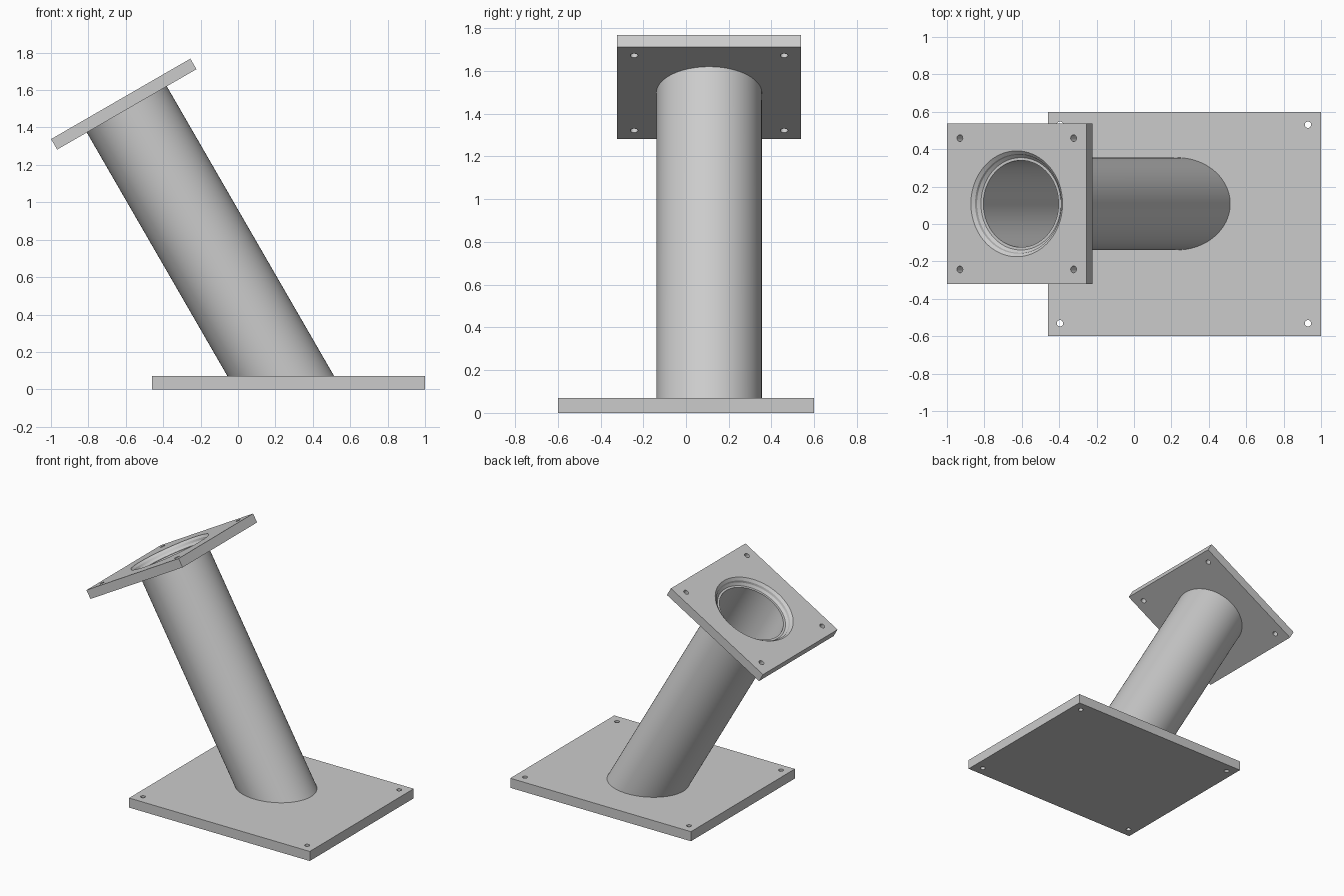
import bpy, bmesh, math
from mathutils import Matrix, Vector

if "Cube" in bpy.data.objects:
    bpy.data.objects.remove(bpy.data.objects["Cube"], do_unlink=True)

# One plain grey for everything
steel = bpy.data.materials.new("light_grey_steel")
steel.use_nodes = True
grey = (0.6, 0.6, 0.6, 1)
steel.diffuse_color = grey
steel.node_tree.nodes["Principled BSDF"].inputs["Base Color"].default_value = grey

BASE_H = 0.07
TILT = math.radians(30)
OUTER, INNER = 0.247, 0.232
FLANGE_T = 0.065
# Frame of the tilted flange: origin at the centre of its outer face
FRAME = Matrix.Translation((-0.627, 0.108, 1.553)) @ Matrix.Rotation(-TILT, 4, 'Y')


def to_object(name, bm):
    bmesh.ops.recalc_face_normals(bm, faces=bm.faces)
    mesh = bpy.data.meshes.new(name)
    bm.to_mesh(mesh)
    bm.free()
    obj = bpy.data.objects.new(name, mesh)
    mesh.materials.append(steel)
    bpy.context.collection.objects.link(obj)
    return obj


def lathe(name, profile, steps):
    """Revolve a closed (radius, height) outline around z."""
    bm = bmesh.new()
    rings = []
    for i in range(steps):
        a = math.tau * i / steps
        rings.append([bm.verts.new((r * math.cos(a), r * math.sin(a), z)) for r, z in profile])
    n = len(profile)
    for i in range(steps):
        a, b = rings[i], rings[(i + 1) % steps]
        for j in range(n):
            k = (j + 1) % n
            if profile[j][0] or profile[k][0]:
                bm.faces.new([a[j], b[j], b[k], a[k]])
    bmesh.ops.remove_doubles(bm, verts=bm.verts, dist=1e-5)
    return to_object(name, bm)


def plate(name, size, centre):
    bm = bmesh.new()
    bmesh.ops.create_cube(bm, size=1)
    bmesh.ops.scale(bm, vec=size, verts=bm.verts)
    bmesh.ops.translate(bm, vec=centre, verts=bm.verts)
    return to_object(name, bm)


def cut(obj, cutter):
    mod = obj.modifiers.new("cut", 'BOOLEAN')
    mod.operation, mod.solver, mod.object = 'DIFFERENCE', 'EXACT', cutter
    bpy.context.view_layer.objects.active = obj
    bpy.ops.object.modifier_apply(modifier=mod.name)
    bpy.data.objects.remove(cutter, do_unlink=True)


def drill_corners(obj, centre, dx, dy, radius):
    for sx in (-1, 1):
        for sy in (-1, 1):
            drill = lathe("drill", [(0, -0.2), (radius, -0.2), (radius, 0.2), (0, 0.2)], 24)
            drill.data.transform(Matrix.Translation(Vector(centre) + Vector((sx * dx, sy * dy, 0))))
            cut(obj, drill)


# Base plate with four bolt holes
base = plate("base_plate", (1.46, 1.2, BASE_H), (0.27, 0, BASE_H / 2))
drill_corners(base, (0.267, 0, 0), 0.663, 0.531, 0.017)

# Tilted flange with bolt holes and a bevelled bore
flange = plate("top_flange", (0.86, 0.86, FLANGE_T), (0, 0, -FLANGE_T / 2))
drill_corners(flange, (0, 0, 0), 0.351, 0.351, 0.018)
bore = lathe("bore", [(0, -0.2), (OUTER, -0.2), (OUTER, -0.045), (0.262, -0.03),
                      (0.266, -0.015), (0.283, 0), (0.283, 0.1), (0, 0.1)], 96)
cut(flange, bore)
flange.data.transform(FRAME)

# Hollow tube, its foot mitred to lie flat on the base
tube = lathe("slanted_tube", [(OUTER, -1), (OUTER, -0.045), (INNER, -0.045), (INNER, -1)], 96)
for v in tube.data.vertices:
    if v.co.z < -0.5:
        v.co.z = (BASE_H - 0.003 - FRAME.translation.z - math.sin(TILT) * v.co.x) / math.cos(TILT)
tube.data.transform(FRAME)

# Smooth round walls, crisp plate edges
for obj in (base, flange, tube):
    bpy.ops.object.select_all(action='DESELECT')
    obj.select_set(True)
    bpy.context.view_layer.objects.active = obj
    bpy.ops.object.shade_smooth_by_angle(angle=math.radians(25))
